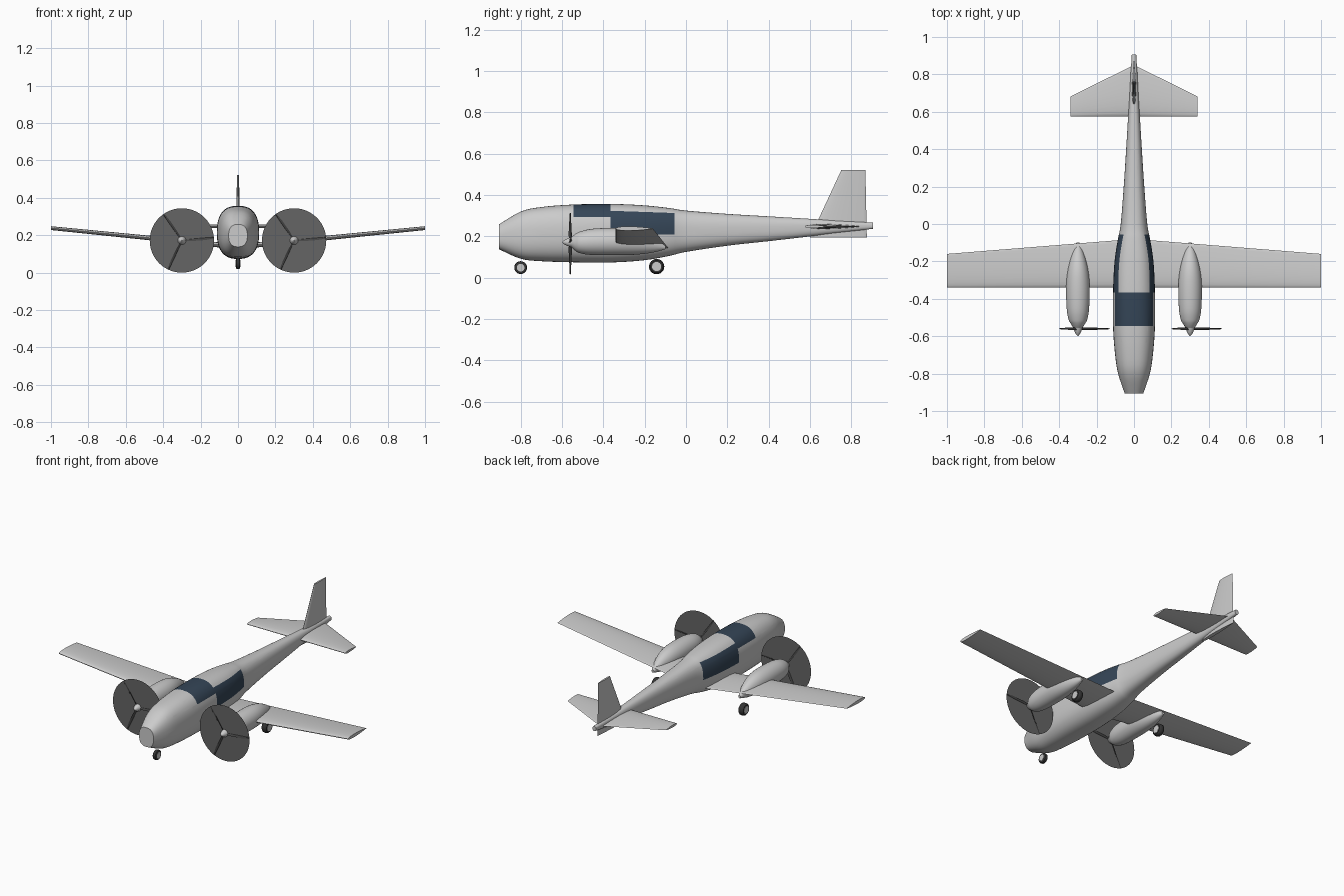
import bpy, bmesh
from math import sin, cos, pi, radians, copysign
from mathutils import Vector, Matrix

if "Cube" in bpy.data.objects:
    bpy.data.objects.remove(bpy.data.objects["Cube"])


def material(name, *rgb):
    m = bpy.data.materials.new(name)
    m.use_nodes = True
    m.diffuse_color = (*rgb, 1)
    m.node_tree.nodes["Principled BSDF"].inputs["Base Color"].default_value = (*rgb, 1)
    return m


paint = material("light grey paint", .6, .6, .6)
glass = material("dark blue glass", .035, .06, .095)
disc_grey = material("propeller blur grey", .13, .13, .13)
blade_grey = material("dark blade grey", .06, .06, .06)
rubber = material("tyre rubber", .035, .035, .035)


def finish(name, bm, mats, angle=40):
    """Smooth shading with sharp edges kept, then link the object."""
    bmesh.ops.recalc_face_normals(bm, faces=bm.faces)
    for f in bm.faces:
        f.smooth = True
    for e in bm.edges:
        e.smooth = len(e.link_faces) == 2 and e.calc_face_angle(0) < radians(angle)
    me = bpy.data.meshes.new(name)
    bm.to_mesh(me)
    bm.free()
    for m in mats:
        me.materials.append(m)
    ob = bpy.data.objects.new(name, me)
    bpy.context.scene.collection.objects.link(ob)
    return ob


def loft(rings):
    """Skin a row of equal-length closed rings and cap both ends."""
    bm = bmesh.new()
    rows = [[bm.verts.new(p) for p in ring] for ring in rings]
    n = len(rows[0])
    for a, b in zip(rows, rows[1:]):
        for i in range(n):
            j = (i + 1) % n
            bm.faces.new((a[i], a[j], b[j], b[i]))
    bm.faces.new(rows[0])
    bm.faces.new(rows[-1])
    return bm


def smooth_stations(rows, steps=4):
    """Catmull-Rom interpolation between body stations."""
    v = [Vector(r) for r in rows]
    out = []
    for i in range(len(v) - 1):
        a, b, c, d = v[max(i - 1, 0)], v[i], v[i + 1], v[min(i + 2, len(v) - 1)]
        for s in range(steps):
            t = s / steps
            out.append(b + ((c - a) * t + (2*a - 5*b + 4*c - d) * t**2
                            + (3*b - a - 3*c + d) * t**3) / 2)
    return out + [v[-1]]


def section(y, half_width, low, high, power=2, x=0, n=48):
    """Rounded cross-section standing across the y axis."""
    def bend(c):
        return copysign(abs(c) ** (2 / power), c)
    mid, half = (low + high) / 2, (high - low) / 2
    return [Vector((x + half_width * bend(cos(2*pi*i/n)), y, mid + half * bend(sin(2*pi*i/n))))
            for i in range(n)]


def airfoil(front, back, thick, n=12):
    """Points (y, offset) of a round-nosed section with a thin rear edge."""
    pts = []
    for i in range(2 * n):
        t = (1 - cos(pi * i / n)) / 2
        h = 1.3 * (t ** .5) * (1 - t) + .04
        pts.append((front + (back - front) * t, thick * h * (1 if i < n else -1)))
    return pts


# Fuselage: y, half width, bottom, top
body = [(-.905, .05, .138, .258), (-.8, .085, .092, .32), (-.7, .101, .08, .342),
        (-.55, .112, .075, .354), (-.36, .112, .074, .357), (-.2, .104, .085, .35),
        (-.08, .086, .106, .337), (0, .071, .125, .325), (.2, .055, .155, .309),
        (.4, .042, .177, .297), (.6, .03, .2, .285), (.905, .012, .237, .266)]
bm = loft([section(*s, power=2.5) for s in smooth_stations(body)])

# Cut the window outlines into the skin, then colour the faces inside
Y0, Y1, Y2, SCREEN_LOW, SIDE_LOW, SIDE_TOP = -.545, -.365, -.055, .293, .21, .324
SLOPE = -.035
cuts = [((0, y, 0), (0, 1, 0)) for y in (Y0, Y1, Y2)]
cuts += [((0, 0, z), (0, 0, 1)) for z in (SCREEN_LOW, SIDE_LOW)]
cuts.append(((0, Y1, SIDE_TOP), (0, -SLOPE, 1)))
for point, normal in cuts:
    bmesh.ops.bisect_plane(bm, geom=bm.verts[:] + bm.edges[:] + bm.faces[:], dist=1e-5,
                           plane_co=point, plane_no=normal)
for f in bm.faces:
    c = f.calc_center_median()
    screen = Y0 < c.y < Y1 and c.z > SCREEN_LOW
    side = Y1 < c.y < Y2 and SIDE_LOW < c.z < SIDE_TOP + SLOPE * (c.y - Y1)
    f.material_index = int(screen or side)
finish("fuselage", bm, [paint, glass])


# Wing and tailplane: each spans both sides as one loft
def flat_surface(name, stations):
    rings = [[(x, y, z + h) for y, h in airfoil(front, back, thick)]
             for x, front, back, z, thick in stations]
    finish(name, loft(rings), [paint], 50)


flat_surface("wing", [(-1, -.34, -.16, .238, .019), (0, -.34, -.08, .138, .026),
                      (1, -.34, -.16, .238, .019)])
flat_surface("tailplane", [(-.34, .575, .682, .248, .014), (0, .575, .85, .248, .022),
                           (.34, .575, .682, .248, .014)])

# Tail fin
fin = [(.195, .6, .875, .022), (.522, .752, .868, .01)]
finish("tail_fin", loft([[(h, y, z) for y, h in airfoil(front, back, thick)]
                         for z, front, back, thick in fin]), [paint], 50)

# Engines: y, half width, bottom, top
nacelle = [(-.555, .024, .148, .196), (-.535, .037, .13, .212), (-.51, .05, .118, .224),
           (-.45, .06, .11, .237), (-.33, .063, .109, .241), (-.24, .054, .112, .232),
           (-.16, .033, .122, .2), (-.1, .008, .138, .155)]
HUB_Y, HUB_Z, REACH = -.56, .172, .171


def propeller_blade(bm, angle):
    """Tapered, twisted blade reaching out from the hub."""
    rings = []
    for r, chord, twist in ((.01, .008, 60), (.05, .011, 45), (.12, .01, 28), (REACH, .005, 18)):
        a = radians(twist)
        rings.append([(r, u * sin(a) - w * cos(a), u * cos(a) + w * sin(a))
                      for u, w in ((-chord, 0), (0, .0025), (chord, 0), (0, -.0025))])
    part = loft(rings)
    part.transform(Matrix.Rotation(-angle, 4, "Y"))
    me = bpy.data.meshes.new("temporary")
    part.to_mesh(me)
    part.free()
    bm.from_mesh(me)
    bpy.data.meshes.remove(me)


for side, x in (("right", -.3), ("left", .3)):
    rings = [section(*s, x=x, n=32) for s in smooth_stations(nacelle)]
    finish(side + "_engine_nacelle", loft(rings), [paint])
    cone = [(-.598, .002), (-.588, .011), (-.572, .019), (-.55, .025)]
    finish(side + "_spinner", loft([section(y, r, HUB_Z - r, HUB_Z + r, x=x, n=24)
                                    for y, r in cone]), [paint])
    bm = bmesh.new()
    for k in range(3):
        propeller_blade(bm, radians(5 + 120 * k))
    blades = finish(side + "_propeller_blades", bm, [blade_grey], 20)
    blades.location = (x, HUB_Y, HUB_Z)
    bm = bmesh.new()
    bmesh.ops.create_circle(bm, cap_ends=True, segments=64, radius=REACH + .001)
    bm.transform(Matrix.Translation((x, HUB_Y, HUB_Z)) @ Matrix.Rotation(pi / 2, 4, "X"))
    finish(side + "_propeller_disc", bm, [disc_grey])


# Wheels: rounded tyre with a pale hub showing on both sides
def wheel(name, x, y, z, radius, half_width):
    def spin(profile, n=32):
        return loft([[(x + u * half_width, y + radius * r * cos(2*pi*i/n),
                       z + radius * r * sin(2*pi*i/n)) for i in range(n)] for u, r in profile])
    tyre = ((-1, .6), (-1, .8), (-.7, .95), (0, 1), (.7, .95), (1, .8), (1, .6))
    finish(name + "_tyre", spin(tyre), [rubber])
    finish(name + "_hub", spin(((-1.08, .6), (1.08, .6))), [paint])


wheel("nose_wheel", 0, -.8, .049, .031, .012)
for side, x in (("right", -.3), ("left", .3)):
    wheel(side + "_main_wheel", x, -.142, .054, .037, .017)
